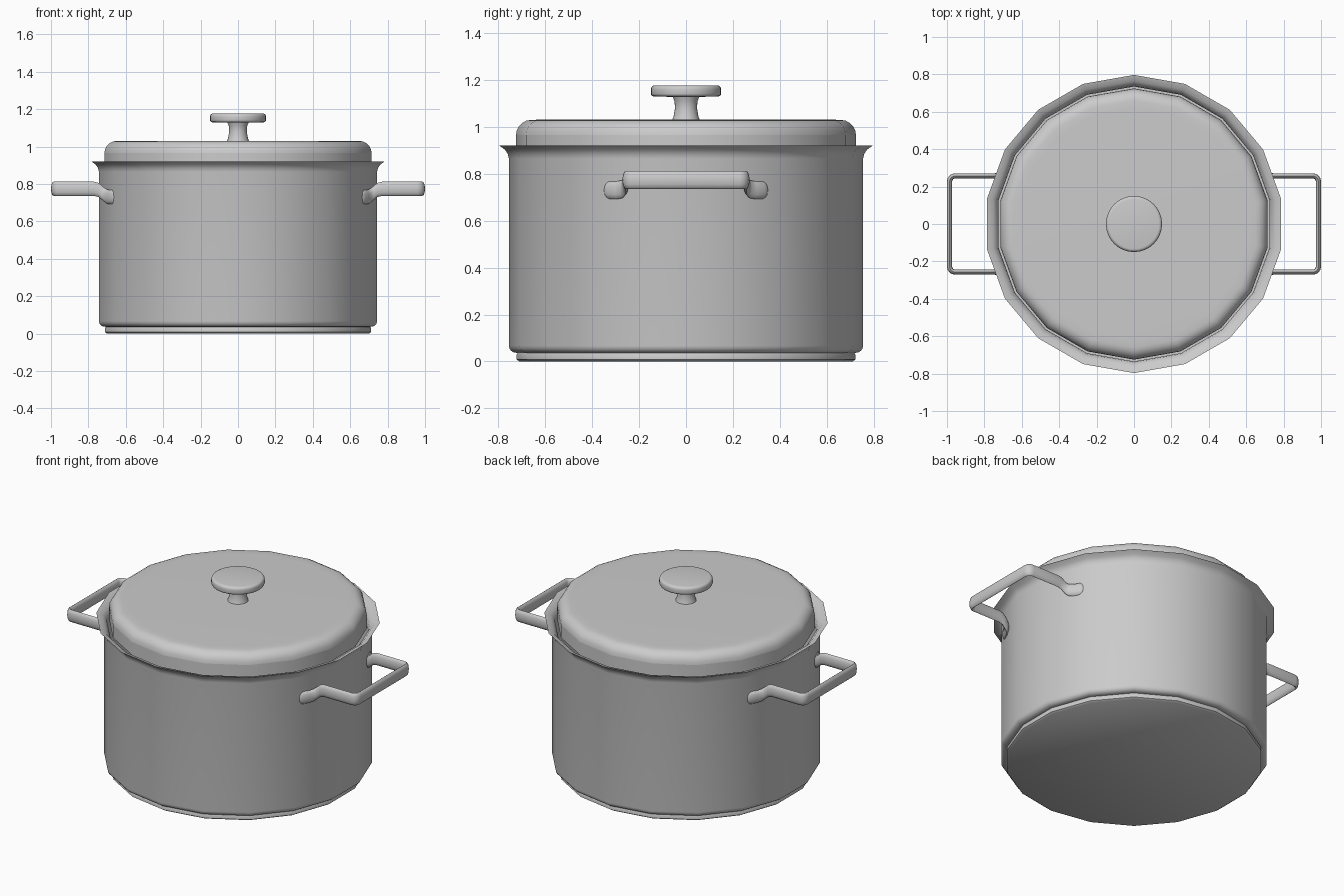
import bpy, bmesh, math
from mathutils import Vector

if "Cube" in bpy.data.objects:
    bpy.data.objects.remove(bpy.data.objects["Cube"])

steel = bpy.data.materials.new("brushed_steel")
steel.use_nodes = True
steel.diffuse_color = (0.6, 0.6, 0.6, 1)
steel.node_tree.nodes["Principled BSDF"].inputs["Base Color"].default_value = (0.6, 0.6, 0.6, 1)


def finish(name, bm, angle=40):
    bmesh.ops.recalc_face_normals(bm, faces=bm.faces)
    mesh = bpy.data.meshes.new(name)
    bm.to_mesh(mesh)
    bm.free()
    mesh.materials.append(steel)
    obj = bpy.data.objects.new(name, mesh)
    bpy.context.collection.objects.link(obj)
    bpy.ops.object.select_all(action='DESELECT')
    obj.select_set(True)
    bpy.context.view_layer.objects.active = obj
    bpy.ops.object.shade_smooth_by_angle(angle=math.radians(angle))
    return obj


def skin(name, rings, angle=40):
    """Bridge a list of vertex loops and cap both ends."""
    bm = bmesh.new()
    loops = [[bm.verts.new(p) for p in ring] for ring in rings]
    n = len(loops[0])
    for a, b in zip(loops, loops[1:]):
        for i in range(n):
            j = (i + 1) % n
            bm.faces.new((a[i], a[j], b[j], b[i]))
    bm.faces.new(loops[0])
    bm.faces.new(loops[-1])
    return finish(name, bm, angle)


def lathe(name, profile, sides=18, angle=40):
    turns = [math.pi / 2 + math.tau * i / sides for i in range(sides)]
    return skin(name, [[(r * math.cos(t), r * math.sin(t), z) for t in turns]
                       for r, z in profile], angle)


def fillet(cx, cz, r, start, end, steps=5):
    """Arc of profile points, angles in degrees."""
    angles = [math.radians(start + (end - start) * i / steps) for i in range(steps + 1)]
    return [(cx + r * math.cos(a), cz + r * math.sin(a)) for a in angles]


# Base disc, pot body with flared rim and hollow inside, and lid
lathe("base_disc", [(0.71, 0), (0.722, 0.008), (0.722, 0.03), (0.715, 0.04)])
lathe("pot_body", [(0.70, 0.035)] + fillet(0.725, 0.067, 0.03, -90, 0, 4)
      + [(0.755, 0.865), (0.76, 0.885), (0.772, 0.903), (0.797, 0.921),
         (0.765, 0.912), (0.74, 0.885), (0.735, 0.86), (0.735, 0.07)])
lathe("lid", [(0.71, 0.88), (0.725, 0.885), (0.725, 0.965)]
      + fillet(0.66, 0.965, 0.065, 0, 90) + [(0.62, 1.031)])

# Knob on the lid
lathe("knob_stem", [(0.06, 1.025), (0.053, 1.045), (0.047, 1.08),
                    (0.049, 1.11), (0.06, 1.135)], 24)
lathe("knob_cap", [(0.06, 1.128), (0.138, 1.13)] + fillet(0.138, 1.142, 0.012, -60, 0, 2)
      + fillet(0.133, 1.16, 0.017, 0, 90, 4), 32)


def handle(name, side):
    """Sweep an upright oval along the mount, arm, bar, arm and mount."""
    half = [(0.655, 0.348, 0.73, 0.35), (0.659, 0.342, 0.73, 0.75),
            (0.668, 0.33, 0.73, 1), (0.69, 0.295, 0.73, 1),
            (0.705, 0.27, 0.735, 1), (0.722, 0.26, 0.748, 1),
            (0.745, 0.257, 0.768, 1), (0.77, 0.257, 0.774, 1)]
    half += [(x, y, 0.774, 1) for x, y in fillet(0.957, 0.228, 0.029, 90, 0, 4)]
    path = half + [(x, -y, z, s) for x, y, z, s in reversed(half)]
    pts = [Vector((side * x, y, z)) for x, y, z, s in path]
    rings = []
    for i, p in enumerate(pts):
        tangent = pts[min(i + 1, len(pts) - 1)] - pts[max(i - 1, 0)]
        across = Vector((tangent.y, -tangent.x, 0)).normalized()
        s = path[i][3]
        ring = []
        for k in range(12):
            t = math.tau * k / 12
            ring.append(p + across * 0.014 * s * math.cos(t)
                        + Vector((0, 0, 0.038 * s * math.sin(t))))
        rings.append(ring)
    return skin(name, rings, 50)


handle("left_handle", 1)
handle("right_handle", -1)
